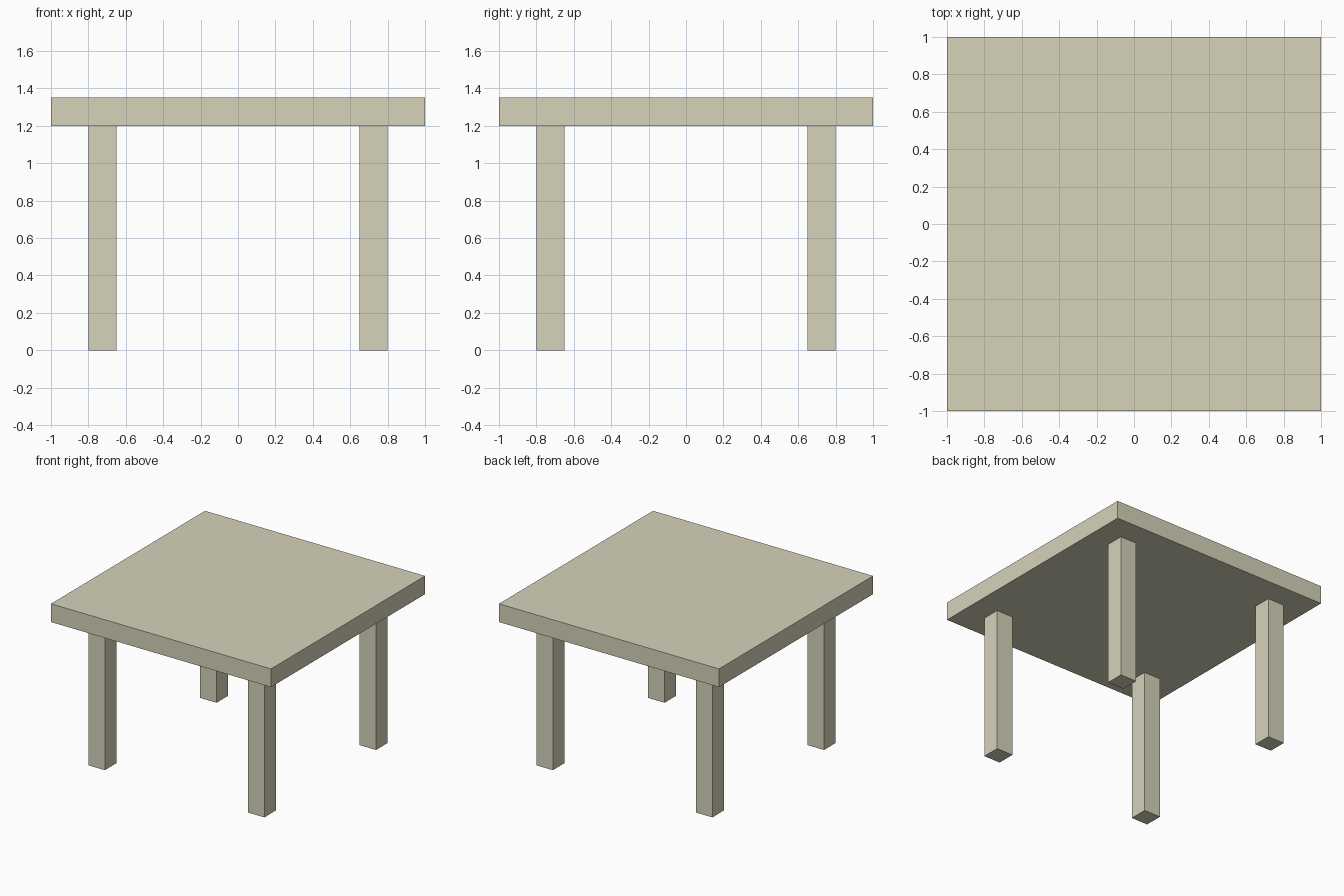
import bpy

if "Cube" in bpy.data.objects:
    bpy.data.objects.remove(bpy.data.objects["Cube"])

TOP_Z, THICK = 1.20, 0.15      # underside height and thickness of the top
LEG_W, LEG_POS = 0.15, 0.725   # leg width and centre offset

mat = bpy.data.materials.new("pale_wood")
mat.diffuse_color = (0.67, 0.65, 0.49, 1.0)
mat.use_nodes = True
mat.node_tree.nodes["Principled BSDF"].inputs["Base Color"].default_value = mat.diffuse_color


def box(name, centre, size):
    bpy.ops.mesh.primitive_cube_add(size=1, location=centre)
    ob = bpy.context.object
    ob.name = name
    ob.scale = size
    bpy.ops.object.transform_apply(location=False, rotation=False, scale=True)
    ob.data.materials.append(mat)
    return ob


# Square table top
box("table_top", (0, 0, TOP_Z + THICK / 2), (2, 2, THICK))

# Four square legs
for y_name, sy in (("front", -1), ("back", 1)):
    for x_name, sx in (("left", -1), ("right", 1)):
        box(f"{y_name}_{x_name}_leg",
            (sx * LEG_POS, sy * LEG_POS, TOP_Z / 2),
            (LEG_W, LEG_W, TOP_Z))
